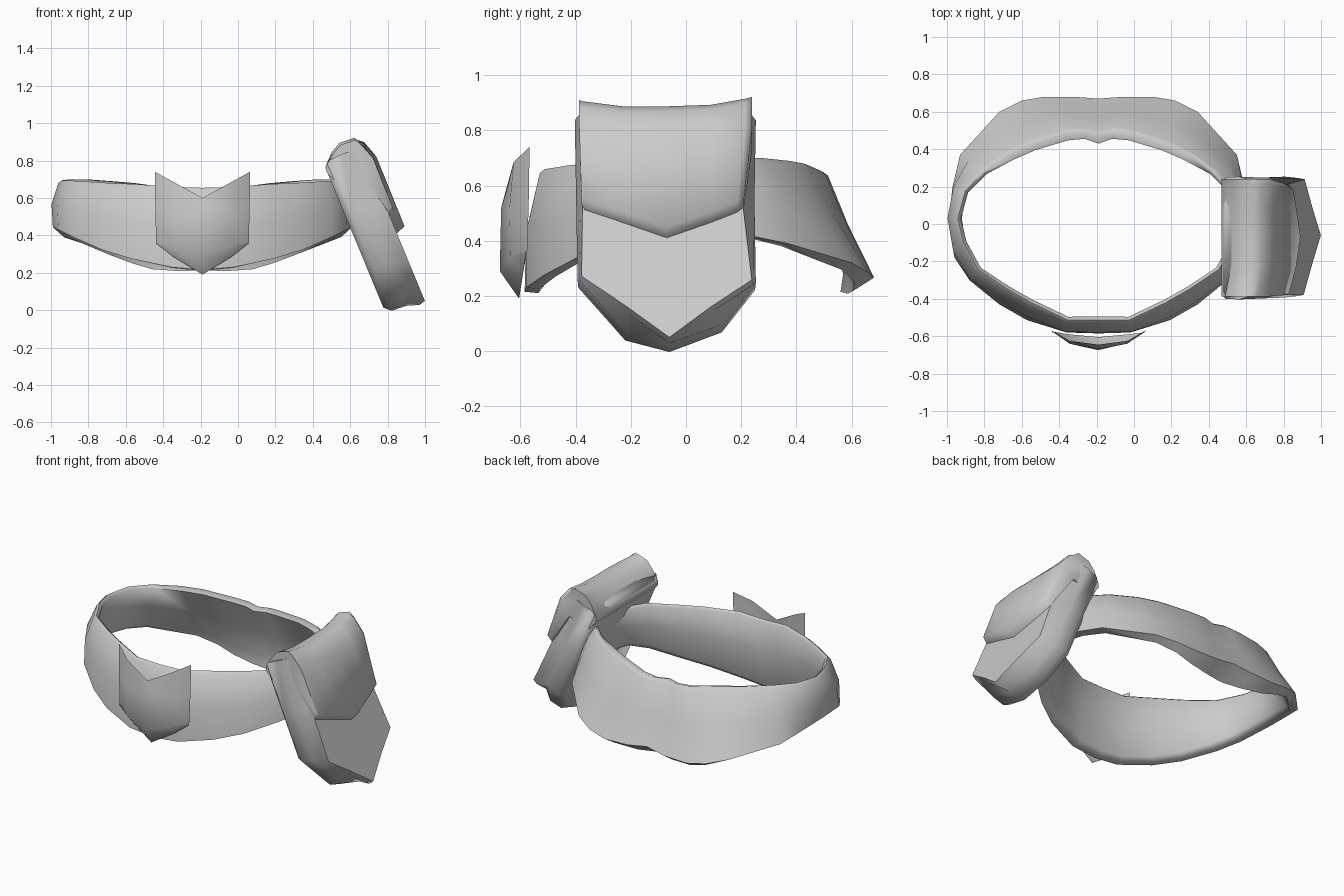
import bpy, bmesh, math
from mathutils import Vector

cube = bpy.data.objects.get("Cube")
if cube:
    bpy.data.objects.remove(cube)

CX = -0.19  # middle of the belt

grey = bpy.data.materials.new("plain_grey")
grey.use_nodes = True
grey.diffuse_color = (0.6, 0.6, 0.6, 1)
grey.node_tree.nodes["Principled BSDF"].inputs["Base Color"].default_value = (0.6, 0.6, 0.6, 1)


def loft(name, rings, closed=False, caps=False, wrap=True, angle=75):
    """Skin a list of equal-length rings into one smooth-shaded object."""
    n, m = len(rings[0]), len(rings)
    faces = []
    for i in range(m if closed else m - 1):
        j = (i + 1) % m
        for k in range(n if wrap else n - 1):
            l = (k + 1) % n
            faces.append((i * n + k, i * n + l, j * n + l, j * n + k))
    if caps:
        faces += [tuple(range(n)), tuple(range((m - 1) * n, m * n))]
    mesh = bpy.data.meshes.new(name)
    mesh.from_pydata([p for r in rings for p in r], [], faces)
    bm = bmesh.new()
    bm.from_mesh(mesh)
    bmesh.ops.recalc_face_normals(bm, faces=bm.faces)
    bm.to_mesh(mesh)
    bm.free()
    mesh.materials.append(grey)
    ob = bpy.data.objects.new(name, mesh)
    bpy.context.collection.objects.link(ob)
    bpy.ops.object.select_all(action="DESELECT")
    ob.select_set(True)
    bpy.context.view_layer.objects.active = ob
    bpy.ops.object.shade_smooth_by_angle(angle=math.radians(angle))


# Belt: half ring from front to back, (top rim), (bottom rim) as side, y, z
half = [
    ((0, -.53, .65), (0, -.585, .215)),
    ((.17, -.53, .655), (.17, -.58, .23)),
    ((.37, -.435, .67), (.38, -.515, .275)),
    ((.50, -.36, .675), (.53, -.43, .32)),
    ((.66, -.25, .685), (.69, -.30, .39)),
    ((.74, -.10, .69), (.77, -.18, .43)),
    ((.77, .03, .69), (.80, .03, .445)),
    ((.73, .18, .695), (.78, .20, .425)),
    ((.63, .29, .695), (.74, .37, .39)),
    ((.49, .39, .685), (.53, .60, .32)),
    ((.37, .445, .675), (.41, .66, .285)),
    ((.18, .505, .65), (.29, .68, .265)),
    ((.08, .515, .645), (.13, .68, .27)),
    ((0, .49, .645), (0, .67, .29)),
]


def belt_ring(top, bottom, side):
    top, bottom = Vector(top), Vector(bottom)
    out = Vector((top.x, top.y * 1.3, 0)).normalized()
    back = max(0, min(1, (bottom.y - .3) / .3))      # rear wall slopes and carries a lip
    hook = back * max(0, 1 - bottom.x / .5)          # the lip is longest in the middle
    mid = top.lerp(bottom, .5) + out * (.022 - .032 * back)
    lip = bottom - out * (.05 + .06 * hook) - Vector((0, 0, .005 + .02 * back + .05 * hook))
    inner = bottom - out * (.07 + .03 * hook) + Vector((0, 0, .02 - .03 * hook))
    pts = [top - out * (.035 + .025 * back) - Vector((0, 0, .01)), top - out * .018 + Vector((0, 0, .004)),
           top - Vector((0, 0, .01)), mid, bottom, lip, inner, mid - out * .06]
    return [(CX + side * p.x, p.y, p.z) for p in pts]


rings = [belt_ring(a, b, 1) for a, b in half]
rings += [belt_ring(a, b, -1) for a, b in reversed(half[1:-1])]
loft("belt", rings, closed=True)

# Buckle: curved shield plate with a notched top and pointed base
columns = [
    [(0, -.645, .60), (0, -.67, .52), (0, -.675, .29), (0, -.605, .19)],
    [(.155, -.625, .685), (.155, -.64, .52), (.155, -.637, .34), (.155, -.59, .285)],
    [(.255, -.567, .74), (.252, -.57, .55), (.248, -.575, .37), (.245, -.58, .355)],
]
shell = [[(CX + s * x, y, z) for x, y, z in col]
         for s, col in [(-1, columns[2]), (-1, columns[1]), (1, columns[0]), (1, columns[1]), (1, columns[2])]]
loft("buckle_plate", shell, wrap=False, angle=50)

# Pouch frame: s runs up the leaning pouch, t runs outward from the belt
UP, OUT = Vector((-.383, 0, .924)), Vector((.924, 0, .383))


def pouch(y, s, t):
    return Vector((.80, y, 0)) + UP * s + OUT * t


# Pouch body: shield outline stacked in layers with rounded edges
back_line = [(-.06, -.012), (-.22, .033), (-.39, .24), (-.395, .55), (-.40, .86),
             (.25, .86), (.245, .55), (.25, .23), (.13, .065)]
front_line = [(-.06, -.04), (-.22, .085), (-.385, .205), (-.38, .55), (-.385, .86),
              (.235, .86), (.205, .55), (.245, .19), (.09, .08)]


def layer(line, t, inset):
    return [pouch(-.07 + (y + .07) * inset, .45 + (s - .45) * inset, t) for y, s in line]


loft("pouch_body", [layer(back_line, -.016, .93), layer(back_line, .02, 1), layer(back_line, .10, 1.01),
                    layer(front_line, .17, 1), layer(front_line, .203, .98)], caps=True)

# Pouch flap: rolled over the top, pointed in the middle of its lower edge
flap = []
for y, edge, dip in [(-.387, .51, -.018), (-.375, .49, -.022), (-.23, .44, -.042), (-.07, .38, -.042),
                     (.09, .44, -.036), (.215, .48, -.012), (.24, .50, -.005)]:
    end = abs(y + .07) > .3
    pinch = .03 if y > .2 else .008 if y < -.3 else 0  # lower corners draw inward
    section = [(.73, .01), (.81, -.02), (.84, -.01), (.90, .048), (.93, .105), (.924, .188),
               (.89, .228), (.78, .259), (edge, .255), (edge - .02, .203), (.73, .15)]
    flap.append([pouch(y - math.copysign(pinch if s < .6 else 0, y),
                       s + (dip if s > .85 else 0),
                       t - (.02 if end and t > .21 else 0)) for s, t in section])
loft("pouch_flap", flap, caps=True)
